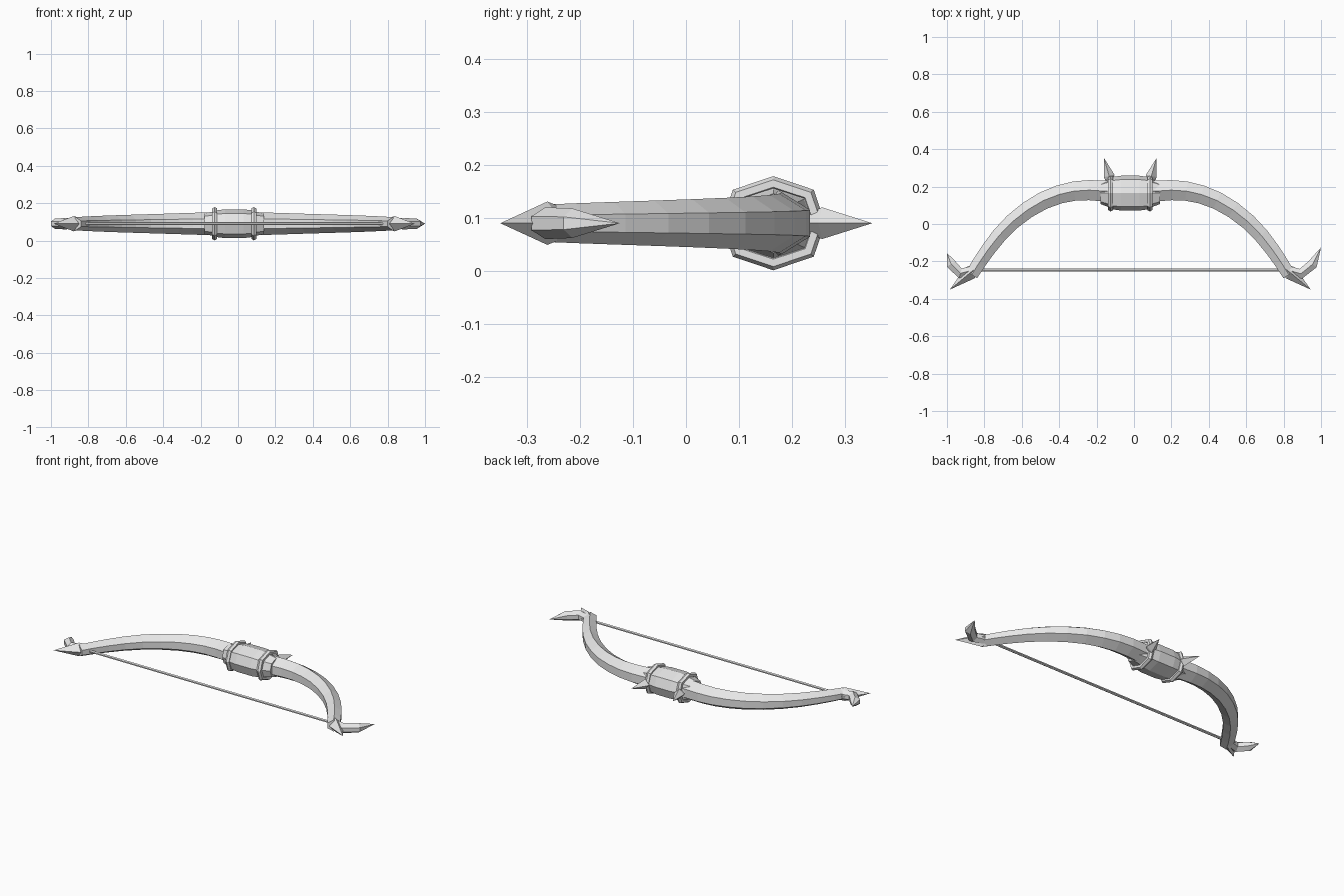
import bpy, bmesh
from math import sin, cos, pi
from mathutils import Vector

cube = bpy.data.objects.get("Cube")
if cube:
    bpy.data.objects.remove(cube)

MID_X, MID_Y, MID_Z = -0.02, 0.165, 0.09

grey = bpy.data.materials.new("plain_grey")
grey.use_nodes = True
grey.diffuse_color = (0.8, 0.8, 0.8, 1)
grey.node_tree.nodes["Principled BSDF"].inputs["Base Color"].default_value = (0.8, 0.8, 0.8, 1)

# Cross-sections as (sideways, up) pairs
HEX = [(0, 1), (1, .43), (1, -.43), (0, -1), (-1, -.43), (-1, .43)]
OCT = [(0, 1), (.78, .71), (1, 0), (.78, -.71), (0, -1), (-.78, -.71), (-1, 0), (-.78, .71)]
DIAMOND = [(0, 1), (1, 0), (0, -1), (-1, 0)]


def make(name, rings, closed=False):
    """Skin a list of vertex rings into a flat shaded object."""
    bm = bmesh.new()
    loops = [[bm.verts.new(p) for p in ring] for ring in rings]
    pairs = list(zip(loops, loops[1:]))
    if closed:
        pairs.append((loops[-1], loops[0]))
    n = len(loops[0])
    for a, b in pairs:
        for i in range(n):
            j = (i + 1) % n
            bm.faces.new((a[i], a[j], b[j], b[i]))
    if not closed:
        bm.faces.new(loops[0])
        bm.faces.new(loops[-1])
    bmesh.ops.remove_doubles(bm, verts=bm.verts, dist=1e-5)
    bmesh.ops.recalc_face_normals(bm, faces=bm.faces)
    mesh = bpy.data.meshes.new(name)
    bm.to_mesh(mesh)
    bm.free()
    mesh.materials.append(grey)
    obj = bpy.data.objects.new(name, mesh)
    bpy.context.collection.objects.link(obj)


def sweep(name, path, sizes, profile, side=1):
    """Sweep a profile along a flat path; sizes are (half width, half height)."""
    pts = [Vector((x, y)) for x, y in path]
    rings = []
    for i, p in enumerate(pts):
        t = (pts[min(i + 1, len(pts) - 1)] - pts[max(i - 1, 0)]).normalized()
        across = Vector((-t.y, t.x))
        w, h = sizes[i]
        rings.append([(MID_X + side * (p.x + across.x * u * w),
                       p.y + across.y * u * w, MID_Z + v * h) for u, v in profile])
    make(name, rings)


# Bulging grip that drops quickly to the limbs outside the rings
sweep("grip", [(x, MID_Y) for x in (-.16, -.118, -.105, -.05, .05, .105, .118, .16)],
      [(.058, .056), (.074, .064), (.085, .07), (.093, .077),
       (.093, .077), (.085, .07), (.074, .064), (.058, .056)], OCT)

limb_path = [(.12, .175), (.22, .181), (.30, .176), (.38, .158), (.465, .125), (.55, .075),
             (.63, .012), (.70, -.06), (.76, -.137), (.81, -.21), (.848, -.272)]
steps = len(limb_path) - 1
limb_sizes = [(.056 - .022 * i / steps, .061 - .026 * i / steps) for i in range(steps + 1)]

# The two hooks bend by slightly different amounts
hooks = {"left": [(.84, -.245), (.912, -.266), (.975, -.215), (1.02, -.125)],
         "right": [(.84, -.245), (.908, -.264), (.958, -.214), (.98, -.155)]}

for label, side in (("left", 1), ("right", -1)):
    # Curved limb
    sweep(label + "_limb", limb_path, limb_sizes, HEX, side)
    # Tip spike and curled hook
    sweep(label + "_tip_spike", [(.825, -.235), (.858, -.262), (.965, -.351)],
          [(.025, .03), (.038, .041), (0, 0)], DIAMOND, side)
    sweep(label + "_tip_hook", hooks[label],
          [(.022, .028), (.027, .03), (.027, .028), (0, 0)], HEX, side)
    # Binding ring around the grip
    rings = []
    for u, v in OCT:
        rings.append([(MID_X + side * .105 + .015 * cos(a),
                       MID_Y + u * (.084 + .014 * sin(a)),
                       MID_Z + v * (.075 + .014 * sin(a)))
                      for a in (pi * k / 3 + pi / 6 for k in range(6))])
    make(label + "_grip_ring", rings, closed=True)
    # Spike on the back of the ring
    sweep(label + "_ring_spike", [(.112, .235), (.113, .257), (.14, .352)],
          [(.022, .02), (.029, .03), (0, 0)], DIAMOND, side)

# Taut string
sweep("string", [(-.825, -.245), (.825, -.245)], [(.008, .008)] * 2, HEX)
